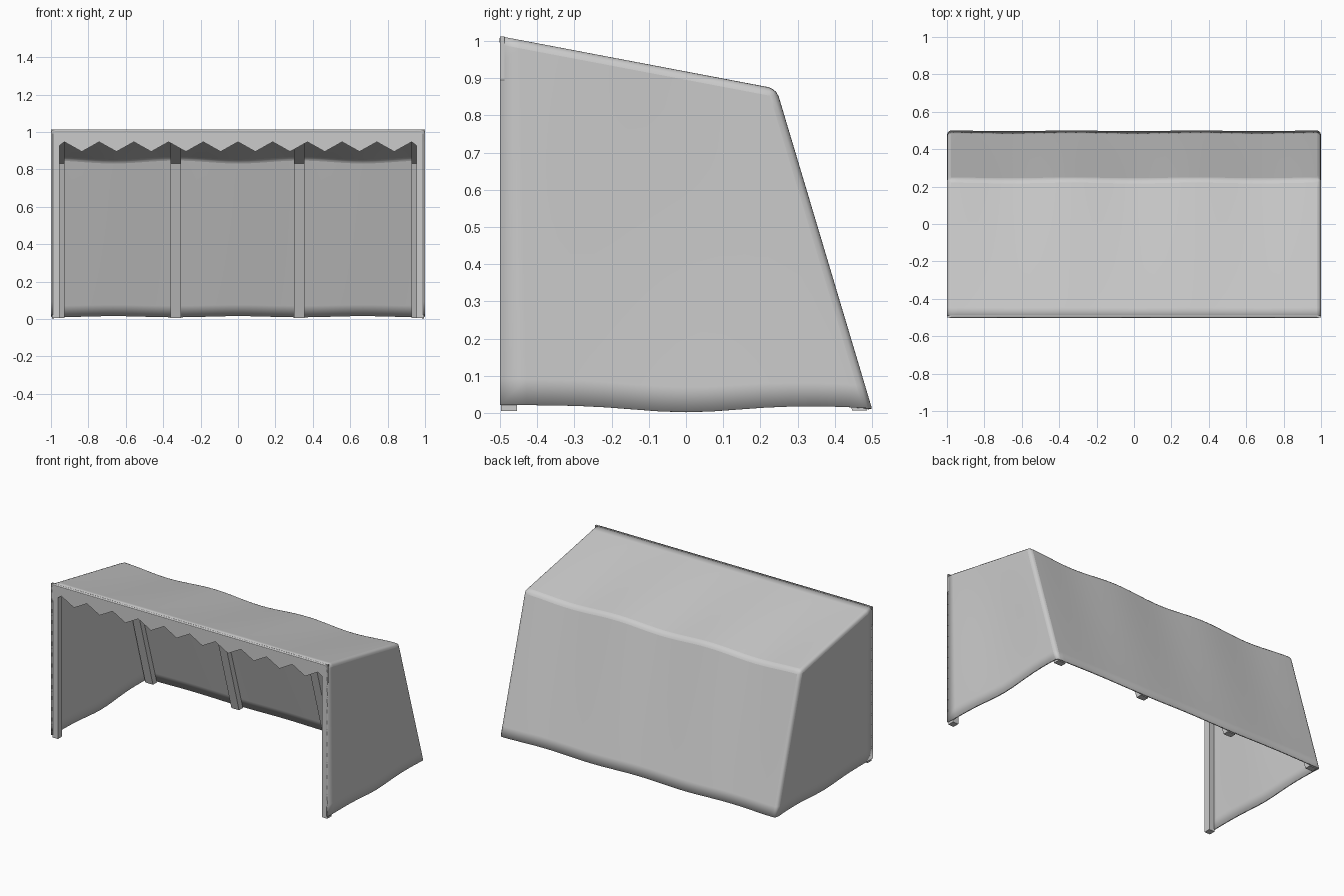
import bpy, bmesh, math
from mathutils import Vector

if "Cube" in bpy.data.objects:
    bpy.data.objects.remove(bpy.data.objects["Cube"])

N = 14                      # cloth divisions front-back and up-down
NX = 36                     # cloth divisions across
FRONT_TOP, RIDGE, BACK_FOOT = Vector((-0.5, 1.013)), Vector((0.243, 0.872)), Vector((0.5, 0.012))


def make(name, bm, smooth=False):
    mesh = bpy.data.meshes.new(name)
    bm.to_mesh(mesh)
    bm.free()
    ob = bpy.data.objects.new(name, mesh)
    bpy.context.collection.objects.link(ob)
    if smooth:
        bpy.ops.object.select_all(action='DESELECT')
        ob.select_set(True)
        bpy.context.view_layer.objects.active = ob
        bpy.ops.object.shade_smooth_by_angle(angle=math.radians(40))
    return ob


def add_grid(bm, func, nu, nv):
    rows = [[bm.verts.new(func(i / nu, j / nv)) for j in range(nv + 1)] for i in range(nu + 1)]
    for i in range(nu):
        for j in range(nv):
            bm.faces.new((rows[i][j], rows[i + 1][j], rows[i + 1][j + 1], rows[i][j + 1]))


def sag(u):
    # cloth dips between the four frames
    return 0.016 * math.sin(3 * math.pi * u) ** 2


def roof(u, v):
    p = FRONT_TOP.lerp(RIDGE, v)
    return (-1 + 2 * u, p.x - 0.3 * sag(u) * v, p.y - sag(u) * v)


def back(u, v):
    p = RIDGE.lerp(BACK_FOOT, v)
    k = sag(u) * (1 - 0.7 * v)
    return (-1 + 2 * u, p.x - (0.3 + 0.5 * v) * k, p.y - k * (1 - v) + 0.4 * sag(u) * v)


def side(sign):
    def f(s, t):
        # hem dips at the middle of the side
        hem = 0.021 - 0.019 * math.exp(-((s - 0.5) / 0.2) ** 2) - 0.009 * s ** 8
        bottom = Vector((-0.5 + s, hem))
        p = bottom.lerp(FRONT_TOP.lerp(RIDGE, s), t)
        bulge = 0.012 * math.sin(math.pi * s) ** 2 * math.sin(math.pi * (0.15 + 0.85 * t))
        return (sign * (1 - bulge), p.x, p.y)
    return f


# Canopy: roof, back and two side walls as one thin cloth shell
bm = bmesh.new()
add_grid(bm, roof, NX, N)
add_grid(bm, back, NX, N)
for sgn in (-1, 1):
    add_grid(bm, side(sgn), N, N)
bmesh.ops.remove_doubles(bm, verts=bm.verts, dist=0.001)
bmesh.ops.recalc_face_normals(bm, faces=bm.faces)
top = max(bm.faces, key=lambda f: f.calc_center_median().z)
if sum(f.normal.z for f in bm.faces) < 0:
    bmesh.ops.reverse_faces(bm, faces=bm.faces)
canopy = make("canopy", bm, True)
bev = canopy.modifiers.new("soft_corners", 'BEVEL')
bev.width, bev.segments = 0.022, 3
bev.limit_method, bev.angle_limit = 'ANGLE', math.radians(35)
sol = canopy.modifiers.new("cloth", 'SOLIDIFY')
sol.thickness, sol.offset = 0.01, -1

# Zigzag valance hanging along the front edge
bm = bmesh.new()
step = 0.0928
xs = [-1.0] + [k * step for k in range(-10, 11)] + [1.0]
pts = []
for i, x in enumerate(xs):
    low = 0.895 if (i in (0, len(xs) - 1) or (i - 1) % 2) else 0.947
    pts.append((bm.verts.new((x, -0.5, 1.012)), bm.verts.new((x, -0.5, low))))
for a, b in zip(pts, pts[1:]):
    bm.faces.new((a[0], a[1], b[1], b[0]))
valance = make("front_valance", bm)
sol = valance.modifiers.new("cloth", 'SOLIDIFY')
sol.thickness, sol.offset = 0.012, -1


def extrude_profile(name, profile, x, width):
    # quads bridging an outer and inner line, extruded across x
    bm = bmesh.new()
    outer, inner = profile
    vs = [[bm.verts.new((x - width / 2, y, z)) for y, z in line] for line in (outer, inner)]
    for i in range(len(outer) - 1):
        bm.faces.new((vs[0][i], vs[0][i + 1], vs[1][i + 1], vs[1][i]))
    r = bmesh.ops.extrude_face_region(bm, geom=bm.faces[:])
    moved = [g for g in r['geom'] if isinstance(g, bmesh.types.BMVert)]
    bmesh.ops.translate(bm, verts=moved, vec=(width, 0, 0))
    bmesh.ops.recalc_face_normals(bm, faces=bm.faces)
    return make(name, bm)


# Four bent frames: a leaning back pole plus a rafter under the roof
frame = ([(0.487, 0.006), (0.232, 0.858), (-0.488, 0.996)],
         [(0.447, 0.006), (0.208, 0.832), (-0.488, 0.965)])
for i, x in enumerate((-0.955, -0.333, 0.328, 0.955)):
    extrude_profile(f"frame_{i + 1}", frame, x, 0.055)

# Front corner posts
post = ([(-0.497, 0.005), (-0.497, 0.99)], [(-0.455, 0.005), (-0.455, 0.97)])
for name, x in (("front_post_left", -0.974), ("front_post_right", 0.974)):
    extrude_profile(name, post, x, 0.04)
